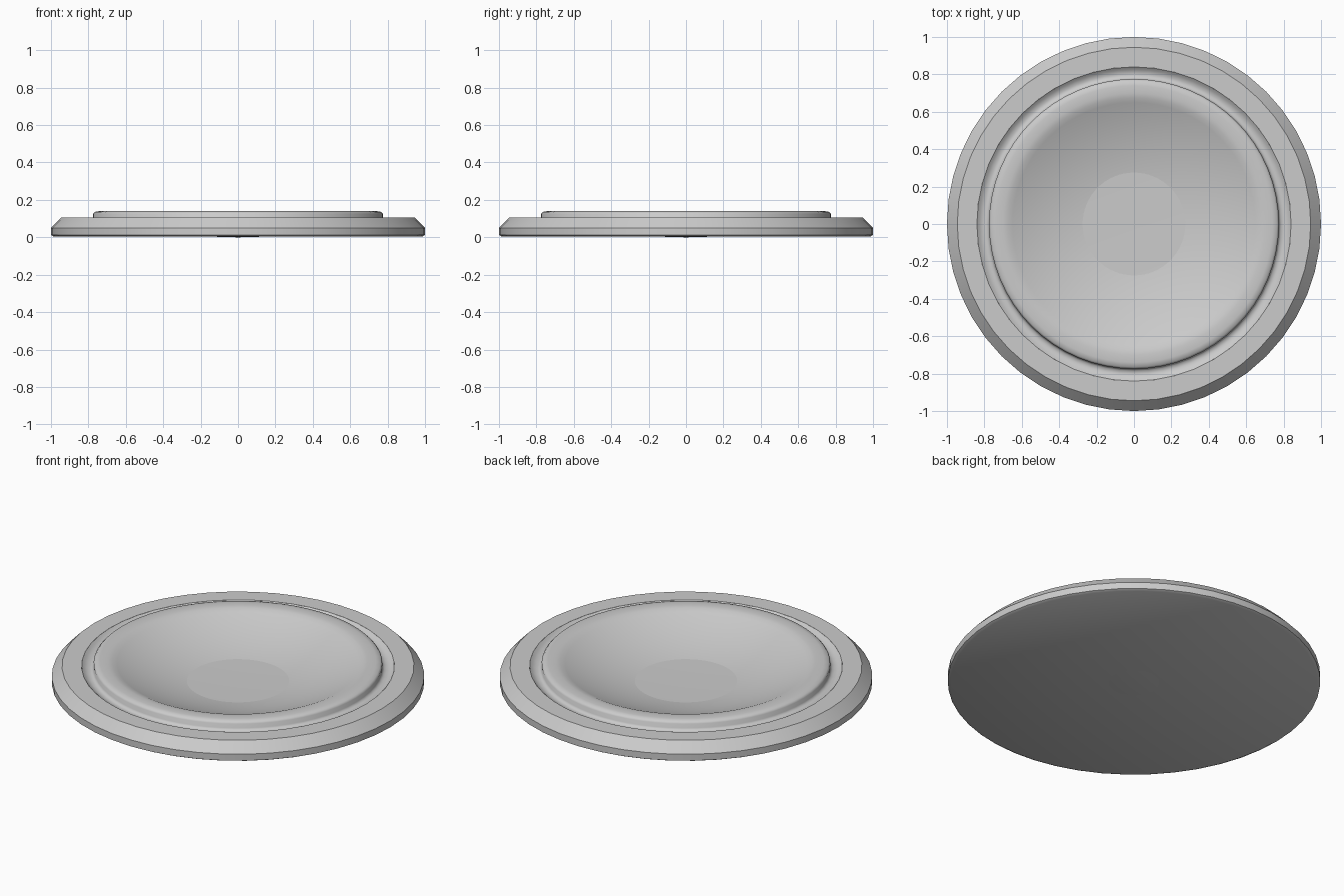
import bpy
import bmesh
import math

cube = bpy.data.objects.get("Cube")
if cube:
    bpy.data.objects.remove(cube, do_unlink=True)

GREY = (0.6, 0.6, 0.6, 1)
grey = bpy.data.materials.new("light_grey")
grey.use_nodes = True
grey.diffuse_color = GREY
grey.node_tree.nodes["Principled BSDF"].inputs["Base Color"].default_value = GREY


def lathe(name, profile, sides, angle):
    """Spin a profile of (radius, height) points around the z axis."""
    bm = bmesh.new()
    verts = [bm.verts.new((r, 0, z)) for r, z in profile]
    edges = [bm.edges.new(pair) for pair in zip(verts, verts[1:])]
    bmesh.ops.spin(bm, geom=verts + edges, cent=(0, 0, 0), axis=(0, 0, 1),
                   angle=math.tau, steps=sides, use_duplicate=False)
    bmesh.ops.remove_doubles(bm, verts=bm.verts, dist=0.0005)
    bmesh.ops.recalc_face_normals(bm, faces=bm.faces)
    mesh = bpy.data.meshes.new(name)
    bm.to_mesh(mesh)
    bm.free()
    mesh.materials.append(grey)
    obj = bpy.data.objects.new(name, mesh)
    bpy.context.collection.objects.link(obj)
    bpy.ops.object.select_all(action='DESELECT')
    obj.select_set(True)
    bpy.context.view_layer.objects.active = obj
    bpy.ops.object.shade_smooth_by_angle(angle=math.radians(angle))
    return obj


# Outer body: flat base, upright wall, chamfer and flat top ledge
lathe("base_rim", [
    (0, 0.004), (0.985, 0.004), (1, 0.012), (1, 0.05),
    (0.945, 0.107), (0.84, 0.107), (0.84, 0.05), (0, 0.004),
], 48, 40)

# Dish: groove around a raised rounded lip, then a shallow bowl
bowl = [(0.65 * t, 0.125 * t ** 2.2) for t in (i / 10 for i in range(11))]
lip = [(0.675, 0.136), (0.70, 0.14), (0.74, 0.14), (0.765, 0.136), (0.775, 0.125)]
groove = [(0.775, 0.10), (0.785, 0.088), (0.805, 0.086), (0.825, 0.094), (0.84, 0.107)]
lathe("dish", bowl + lip + groove, 64, 60)
